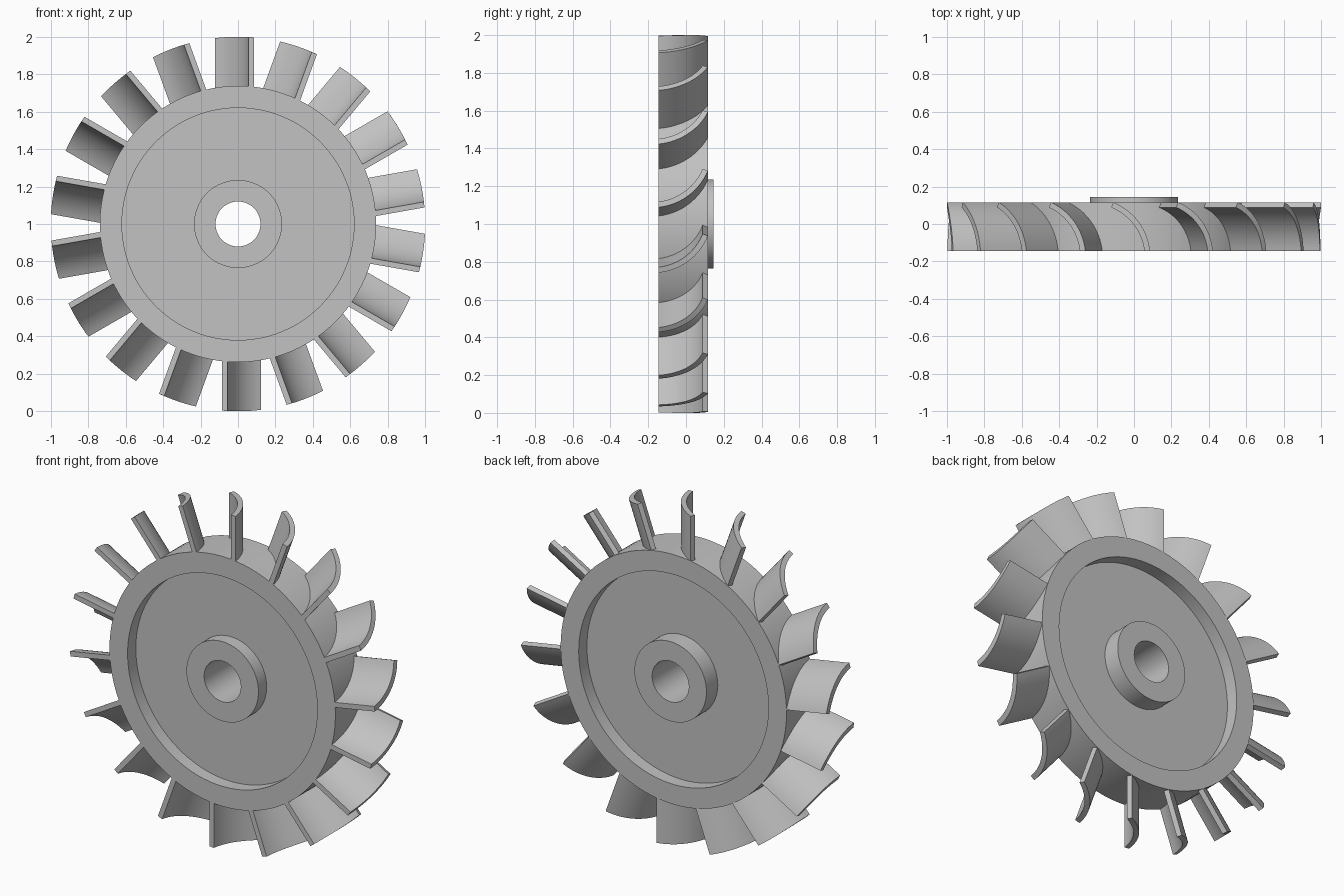
import bpy, bmesh
from math import sin, cos, pi, radians, sqrt

cube = bpy.data.objects.get("Cube")
if cube:
    bpy.data.objects.remove(cube, do_unlink=True)

# One plain metal colour
GREY = (0.54, 0.54, 0.54, 1)
metal = bpy.data.materials.new("grey metal")
metal.use_nodes = True
metal.diffuse_color = GREY
metal.node_tree.nodes["Principled BSDF"].inputs["Base Color"].default_value = GREY

FRONT, BACK, HUB_BACK = -0.145, 0.116, 0.145
RIM, RECESS, HUB, BORE = 0.738, 0.62, 0.235, 0.12
DEPTH = 0.077
BLADES = 18


def finish_mesh(bm, name):
    bmesh.ops.recalc_face_normals(bm, faces=bm.faces)
    mesh = bpy.data.meshes.new(name)
    bm.to_mesh(mesh)
    bm.free()
    mesh.materials.append(metal)
    return mesh


def place(mesh, name, angle=0.0):
    obj = bpy.data.objects.new(name, mesh)
    bpy.context.collection.objects.link(obj)
    obj.location.z = 1
    obj.rotation_euler.y = angle
    return obj


def smooth(obj):
    bpy.ops.object.select_all(action='DESELECT')
    obj.select_set(True)
    bpy.context.view_layer.objects.active = obj
    bpy.ops.object.shade_smooth_by_angle(angle=radians(30))


def bridge_rings(bm, rings):
    """Join a closed cycle of equally long closed rings with quads."""
    n = len(rings[0])
    for a, b in zip(rings, rings[1:] + rings[:1]):
        for i in range(n):
            j = (i + 1) % n
            bm.faces.new((a[i], a[j], b[j], b[i]))


# Disc with recessed web on both sides, hub and bore, turned around y
def disc_mesh(segments=96):
    profile = [(BORE, FRONT), (HUB, FRONT), (HUB, FRONT + DEPTH),
               (RECESS, FRONT + DEPTH), (RECESS, FRONT), (RIM, FRONT),
               (RIM, BACK), (RECESS, BACK), (RECESS, BACK - DEPTH),
               (HUB, BACK - DEPTH), (HUB, HUB_BACK), (BORE, HUB_BACK)]
    bm = bmesh.new()
    turns = [2 * pi * i / segments for i in range(segments)]
    rings = [[bm.verts.new((r * cos(t), y, r * sin(t))) for t in turns]
             for r, y in profile]
    bridge_rings(bm, rings)
    return finish_mesh(bm, "disc")


# Blade: curved strip section, extruded radially, tip trimmed to a unit radius
def blade_mesh(steps=16, thickness=0.03, root=0.68):
    a0, a1 = radians(6), radians(68)
    radius = (BACK - FRONT) / (sin(a1) - sin(a0))
    cx, cy = 0.086 - radius * cos(a0), FRONT - radius * sin(a0)
    angles = [a0 + (a1 - a0) * i / steps for i in range(steps + 1)]

    def arc(r):
        return [(cx + r * cos(a), max(FRONT, cy + r * sin(a))) for a in angles]

    outer, inner = arc(radius), arc(radius - thickness)
    bm = bmesh.new()

    def column(x, y):
        return (bm.verts.new((x, y, root)),
                bm.verts.new((x, y, sqrt(1 - x * x))))

    columns = [(column(*o), column(*i)) for o, i in zip(outer, inner)]
    for (o, i), (p, j) in zip(columns, columns[1:]):
        for quad in ((o[0], p[0], p[1], o[1]), (i[0], j[0], j[1], i[1]),
                     (o[0], p[0], j[0], i[0]), (o[1], p[1], j[1], i[1])):
            bm.faces.new(quad)
    for o, i in (columns[0], columns[-1]):
        bm.faces.new((o[0], o[1], i[1], i[0]))
    return finish_mesh(bm, "blade")


smooth(place(disc_mesh(), "disc"))

blade = blade_mesh()
for k in range(BLADES):
    obj = place(blade, f"blade_{k + 1}", 2 * pi * k / BLADES)
    if k == 0:
        smooth(obj)
